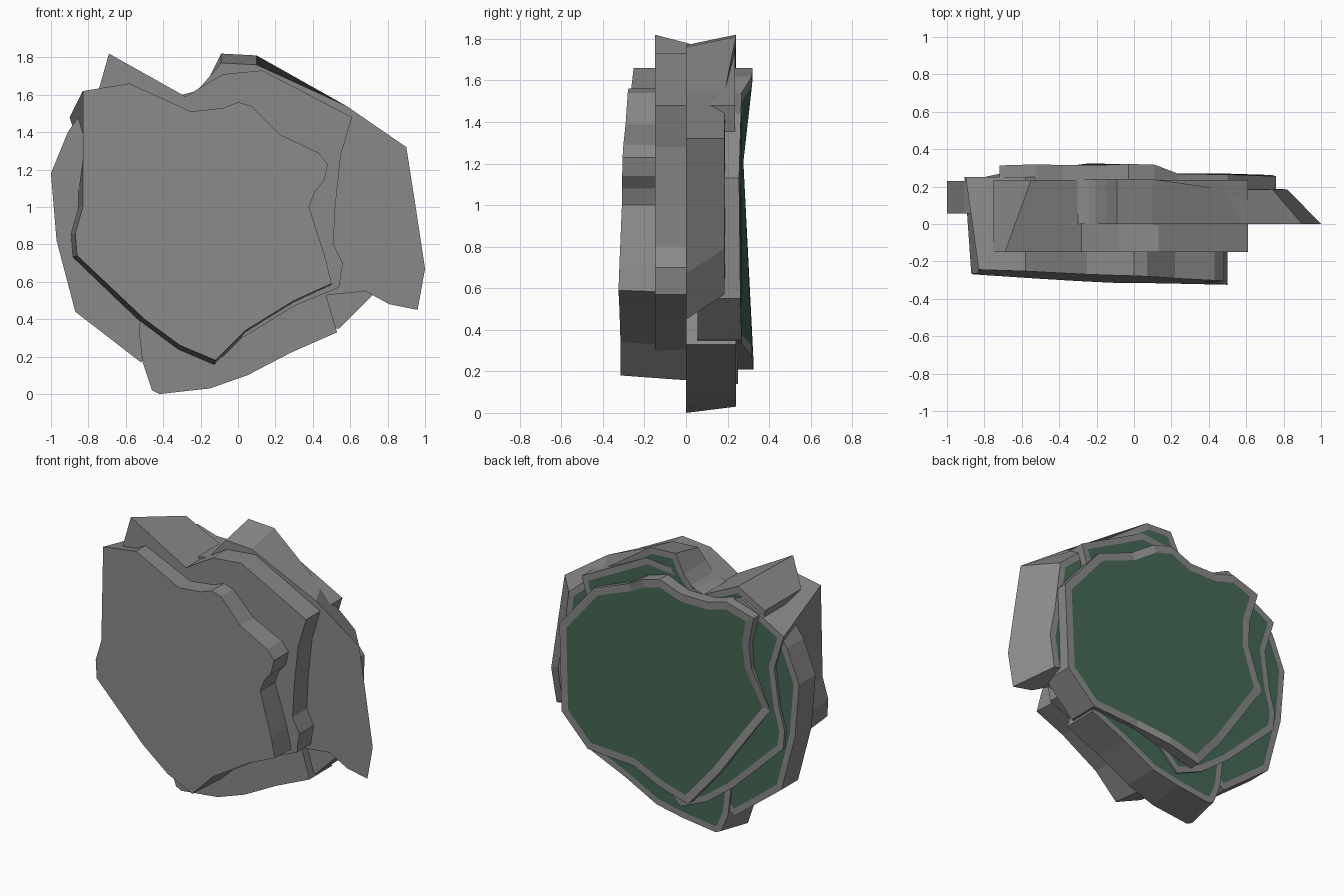
import bpy, bmesh

green = bpy.data.materials.new("green_top")
green.diffuse_color = (0.06, 0.14, 0.09, 1)
grey = bpy.data.materials.new("rock")
grey.diffuse_color = (0.25, 0.25, 0.25, 1)


def slab(name, outline, front_y, back_y, back=lambda x, z: (x, z), rim=0.04):
    """Loft an (x, z) outline from front to back, with a rimmed green back face."""
    bm = bmesh.new()
    fr = [bm.verts.new((x, front_y(x, z), z)) for x, z in outline]
    bk = []
    for x, z in outline:
        bx, bz = back(x, z)
        bk.append(bm.verts.new((bx, back_y(bx, bz), bz)))
    n = len(outline)
    bm.faces.new(fr)
    cap = bm.faces.new(bk[::-1])
    for i in range(n):
        j = (i + 1) % n
        bm.faces.new((fr[j], fr[i], bk[i], bk[j]))
    bmesh.ops.recalc_face_normals(bm, faces=bm.faces)
    bmesh.ops.inset_individual(bm, faces=[cap], thickness=rim, use_even_offset=True)
    cap.material_index = 1
    me = bpy.data.meshes.new(name)
    bm.to_mesh(me)
    bm.free()
    me.materials.append(grey)
    me.materials.append(green)
    ob = bpy.data.objects.new(name, me)
    bpy.context.collection.objects.link(ob)
    return ob


def flat(y):
    return lambda x, z: y


# Front slab: tilted face, flaring toward the back on the left and bottom
def front_tilt(x, z):
    return max(-0.325, -0.325 + 0.038 * (0.5 - x) + 0.03 * (z - 0.6))


def front_back(x, z):
    if x < -0.7 and z > 1.3:
        return x - 0.07, z - 0.14
    if z > 1.1:
        return x, z
    return (x * 1.03 - 0.01 if x < 0 else x), 1 + (z - 1) * 1.05


slab("front_slab", [
    (-.83, 1.62), (-.58, 1.66), (-.25, 1.51), (-.08, 1.53), (0, 1.56), (.07, 1.54),
    (.22, 1.39), (.43, 1.29), (.48, 1.23), (.46, 1.14), (.41, 1.08), (.38, 1.0),
    (.47, .72), (.50, .59), (.30, .50), (.04, .34), (-.12, .18), (-.31, .26),
    (-.50, .40), (-.86, .74), (-.87, .86), (-.83, 1.0), (-.83, 1.25)],
    front_tilt, flat(0.25), front_back)


# Middle slab with the tall left peak
def middle_back(x, z):
    if x < -0.4 and z > 1.7:
        return -0.55, 1.72
    return x, z


slab("middle_slab", [
    (-.75, 1.61), (-.69, 1.82), (-.28, 1.59), (-.20, 1.64), (-.08, 1.71), (.13, 1.73),
    (.61, 1.48), (.55, 1.28), (.52, 1.0), (.51, .80), (.56, .70), (.54, .57),
    (.30, .47), (.04, .31), (-.12, .26), (-.40, .45), (-.71, .75), (-.71, 1.2)],
    flat(-0.15), flat(0.235), middle_back)


# Wide right slab, chamfered inward behind its front face
def right_back(x, z):
    if x > 0.5:
        return x - 0.2 * (x - 0.1), z + (0.12 if z < 0.7 else 0.0)
    return x, z + (0.05 if z > 1.7 else 0)


slab("right_slab", [
    (-.30, 1.60), (-.22, 1.62), (-.15, 1.70), (-.09, 1.77), (.10, 1.76), (.58, 1.54),
    (.90, 1.32), (.95, 1.0), (1.0, .67), (.96, .45), (.81, .48), (.68, .55),
    (.40, .52), (-.10, .60), (-.30, 1.0)],
    flat(0.0), lambda x, z: 0.185 if x > 0.45 else 0.24, right_back)

# Left slab
slab("left_slab", [
    (-.84, 1.50), (-.91, 1.40), (-1.0, 1.18), (-.97, .82), (-.87, .44), (-.52, .17),
    (-.20, .40), (-.30, 1.0), (-.60, 1.45)],
    flat(0.055), flat(0.23))

# Bottom slab
slab("bottom_slab", [
    (-.42, 0), (-.46, .02), (-.51, .17), (-.53, .34), (-.50, .57), (0, .75), (.45, .60),
    (.53, .33), (.28, .22), (.05, .10), (-.15, .03)],
    flat(0.0), flat(0.24),
    lambda x, z: (x + (0.03 if x < -.4 else 0), z + (0.03 if z < .1 else 0)))

# Back slab: large, gently bowed green face
slab("back_slab", [
    (-.72, 1.58), (-.52, 1.64), (-.38, 1.60), (-.19, 1.60), (-.03, 1.66), (.11, 1.62),
    (.24, 1.54), (.50, 1.44), (.76, 1.13), (.74, .55), (.54, .35), (.20, .33),
    (-.02, .27), (-.24, .21), (-.45, .46), (-.80, .96), (-.68, 1.22), (-.67, 1.38)],
    flat(0.055),
    lambda x, z: 0.25 + (0.1 * abs(z - 0.95) if x < 0.2 else 0.03 * abs(z - 0.95)),
    rim=0.05)
